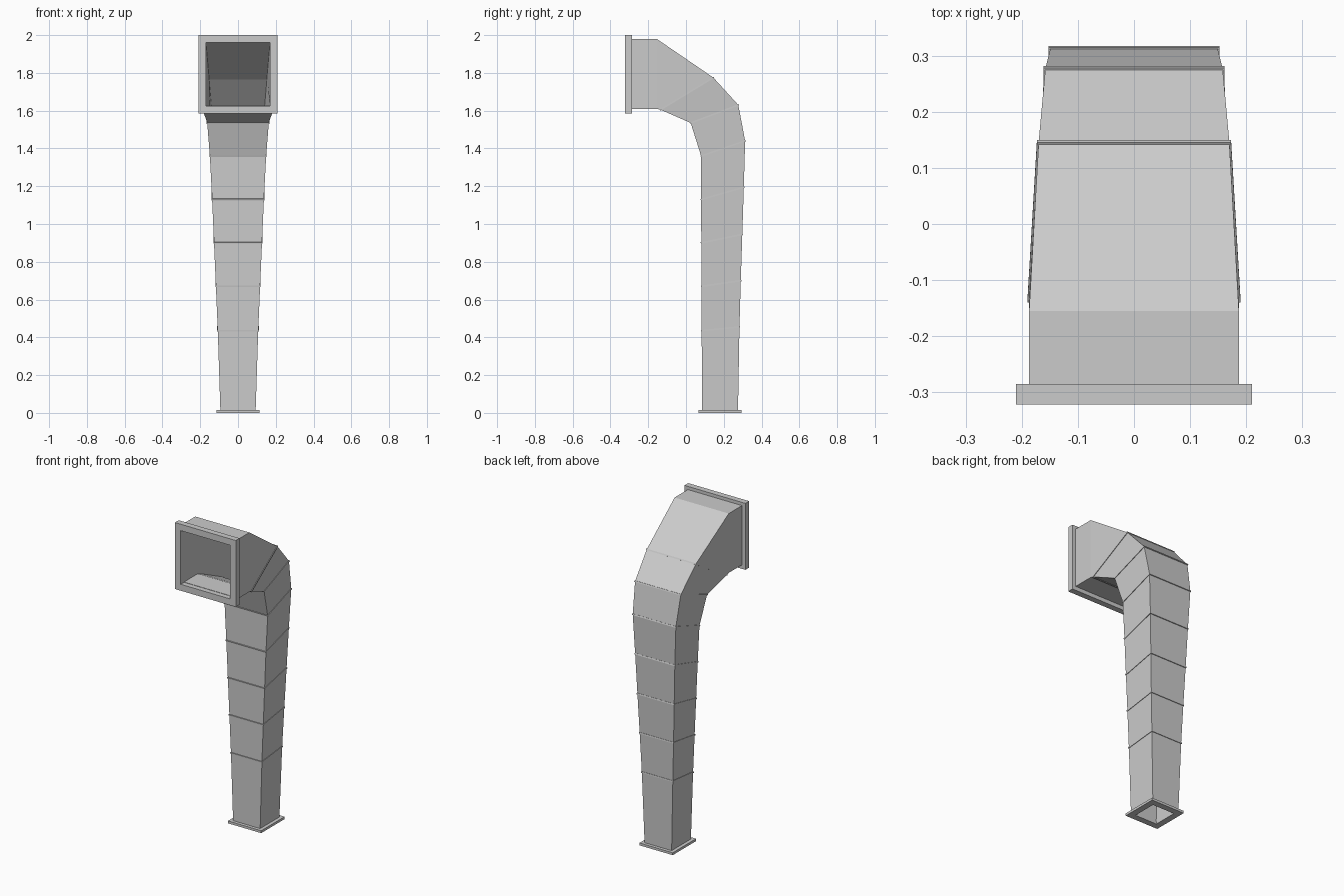
import bpy
import bmesh
from mathutils import Vector

cube = bpy.data.objects.get("Cube")
if cube:
    bpy.data.objects.remove(cube)

metal = bpy.data.materials.new("grey sheet metal")
metal.use_nodes = True
GREY = (0.6, 0.6, 0.6, 1)
metal.diffuse_color = GREY
metal.node_tree.nodes["Principled BSDF"].inputs["Base Color"].default_value = GREY


def ring(section, grow=0.0, shift=0.0):
    """Four corners of a section, grown outwards and shifted along the duct."""
    front, back, front_w, back_w = section
    f, b = Vector((0, *front)), Vector((0, *back))
    u = (b - f).normalized()
    n = Vector((0, -u.z, u.y))
    f, b = f - u * grow + n * shift, b + u * grow + n * shift
    return [Vector((s * (w + grow), p.y, p.z))
            for s, w, p in ((-1, front_w, f), (1, front_w, f),
                            (1, back_w, b), (-1, back_w, b))]


def tube(name, outer, inner):
    """Hollow square tube lofted through matching outer and inner rings."""
    bm = bmesh.new()
    loops = outer + inner[::-1]
    verts = [[bm.verts.new(p) for p in loop] for loop in loops]
    for i, low in enumerate(verts):
        high = verts[(i + 1) % len(verts)]
        for j in range(4):
            k = (j + 1) % 4
            bm.faces.new((low[j], low[k], high[k], high[j]))
    bmesh.ops.recalc_face_normals(bm, faces=bm.faces)
    mesh = bpy.data.meshes.new(name)
    bm.to_mesh(mesh)
    bm.free()
    mesh.materials.append(metal)
    obj = bpy.data.objects.new(name, mesh)
    bpy.context.collection.objects.link(obj)


# Sections: front (y, z), back (y, z), front and back half width
base = ((0.085, 0.0), (0.275, 0.0), 0.093, 0.093)
joints = [
    ((0.083, 0.435), (0.283, 0.455), 0.107, 0.107),
    ((0.082, 0.67), (0.29, 0.70), 0.117, 0.117),
    ((0.081, 0.90), (0.298, 0.945), 0.127, 0.127),
    ((0.08, 1.13), (0.306, 1.195), 0.137, 0.137),
    ((0.08, 1.36), (0.313, 1.44), 0.149, 0.149),
    ((0.025, 1.535), (0.277, 1.63), 0.163, 0.158),
    ((-0.135, 1.605), (0.145, 1.775), 0.187, 0.17),
]
elbow = ((-0.155, 1.61), (-0.155, 1.98), 0.187, 0.187)
mouth = ((-0.29, 1.61), (-0.29, 1.98), 0.187, 0.187)

# Bent, tapering duct
sections = [base, *joints, elbow, mouth]
tube("duct", [ring(s) for s in sections], [ring(s, -0.017) for s in sections])

# Thin raised seams at the joints
for i, joint in enumerate(joints):
    tube(f"seam_{i + 1}",
         [ring(joint, 0.003, d) for d in (-0.004, 0.004)],
         [ring(joint, -0.005, d) for d in (-0.004, 0.004)])

# Square flanges at both ends
foot = [((0.065, z), (0.295, z), 0.115, 0.115) for z in (0.0, 0.015)]
tube("base_flange", [ring(s) for s in foot], [ring(s, -0.039) for s in foot])
rim = [((y, 1.585), (y, 2.0), 0.21, 0.21) for y in (-0.285, -0.322)]
tube("mouth_flange", [ring(s) for s in rim], [ring(s, -0.04) for s in rim])
